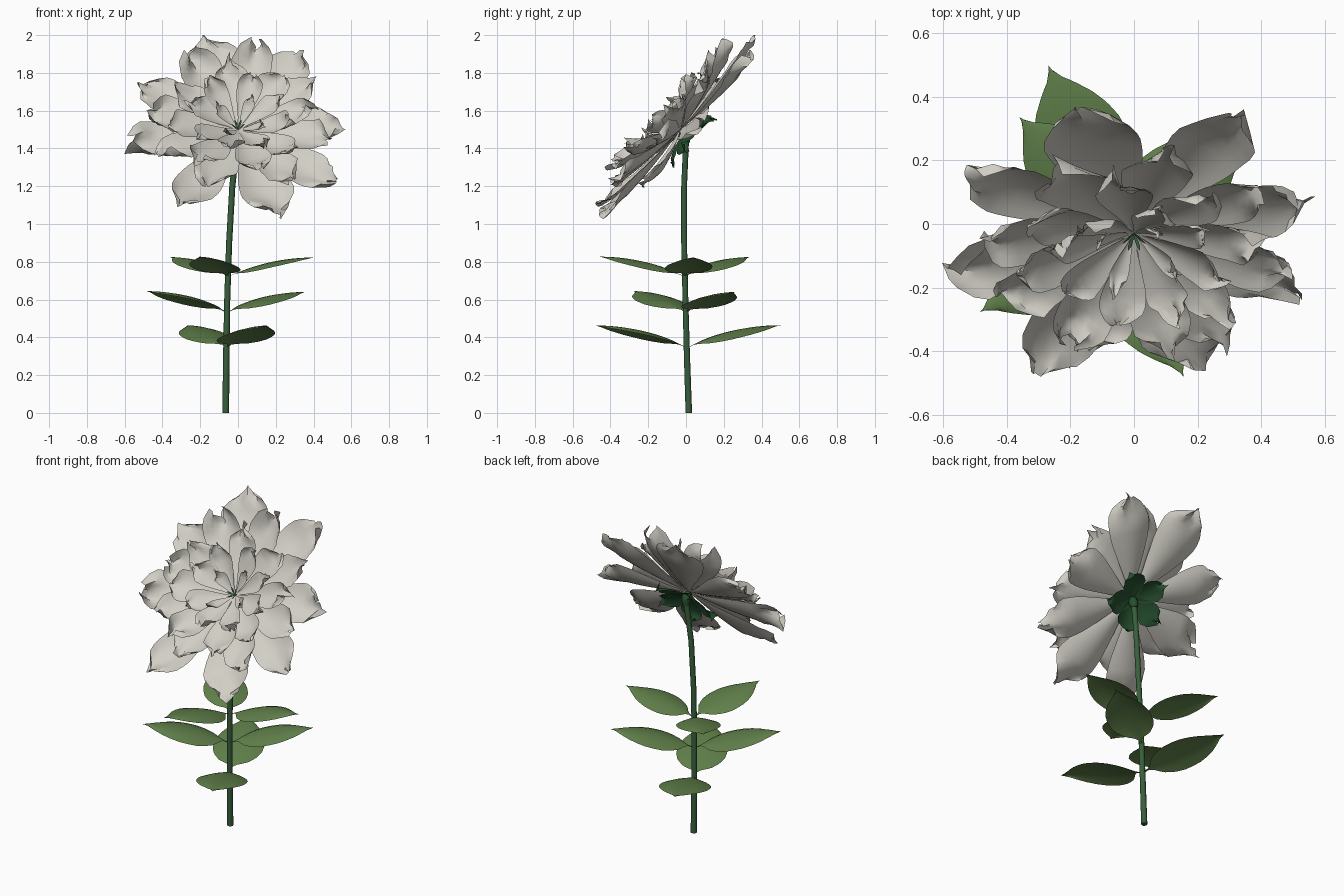
import bpy, bmesh, math, random
from mathutils import Vector

if "Cube" in bpy.data.objects:
    bpy.data.objects.remove(bpy.data.objects["Cube"])

random.seed(11)


def material(name, rgb):
    m = bpy.data.materials.new(name)
    m.diffuse_color = (*rgb, 1)
    m.use_nodes = True
    m.node_tree.nodes["Principled BSDF"].inputs["Base Color"].default_value = m.diffuse_color
    return m


PETAL = material("petal white", (0.64, 0.62, 0.56))
LEAF = material("leaf green", (0.12, 0.22, 0.07))
STEM = material("stem green", (0.04, 0.115, 0.045))
SEPAL = material("sepal dark green", (0.02, 0.08, 0.028))

# Frames: (across, up the disc, facing)
WORLD = (Vector((1, 0, 0)), Vector((0, 1, 0)), Vector((0, 0, 1)))
TILT = math.radians(48.3)
DISC = (Vector((1, 0, 0)), Vector((0, math.cos(TILT), math.sin(TILT))),
        Vector((0, -math.sin(TILT), math.cos(TILT))))
CENTRE = Vector((0, -0.03, 1.5))

# Half-width outlines as (distance along blade, share of full width)
PETAL_SHAPE = [(0, .06), (.2, .27), (.4, .6), (.6, .9), (.75, 1), (.87, .9), (.95, .64), (1, .25)]
LEAF_SHAPE = [(0, .05), (.1, .06), (.14, .32), (.2, .6), (.3, .86), (.4, .98), (.5, 1), (.6, .96),
              (.7, .84), (.8, .64), (.9, .36), (1, .01)]
SEPAL_SHAPE = [(0, .3), (.3, .75), (.6, 1), (.8, .8), (1, .06)]


def outline(shape, t):
    for (a, wa), (b, wb) in zip(shape, shape[1:]):
        if t <= b:
            return wa + (wb - wa) * (t - a) / (b - a)
    return shape[-1][1]


def blade(bm, origin, frame, angle, length, width, elev, shape,
          arch=0.0, cup=0.0, crumple=0.0, rows=14, cols=8):
    """One petal, leaf or sepal as a bent sheet running out from the origin."""
    across, up, face = frame
    a, e = math.radians(angle), math.radians(elev)
    flat = across * math.cos(a) + up * math.sin(a)
    side = face.cross(flat)
    out = flat * math.cos(e) + face * math.sin(e)
    nor = face * math.cos(e) - flat * math.sin(e)
    # broad folds: random at every second column, blended between
    key = [random.uniform(-1, 1) for _ in range(cols // 2 + 1)]
    jag = [key[j // 2] if j % 2 == 0 else (key[j // 2] + key[j // 2 + 1]) / 2
           for j in range(cols + 1)]
    grid = []
    for i in range(rows + 1):
        t = i / rows
        half = width / 2 * outline(shape, t)
        tip = max(0, (t - .72) / .28)
        row = []
        for j in range(cols + 1):
            s = 2 * j / cols - 1
            r = length * (t - .05 * t * s * s) + crumple * tip * (jag[j] - .5)
            h = arch * length * t * (1 - t) + cup * half * s * s
            h += crumple * tip * (.5 + 1.3 * jag[cols - j] + .35 * random.uniform(-1, 1))
            w = half * s + crumple * tip * .3 * random.uniform(-1, 1)
            p = origin + out * r + side * w + nor * h
            p.z = min(p.z, 2.0)
            row.append(bm.verts.new(p))
        grid.append(row)
    for i in range(rows):
        for j in range(cols):
            bm.faces.new((grid[i][j], grid[i + 1][j], grid[i + 1][j + 1], grid[i][j + 1]))


def finish(bm, name, mat, angle=50):
    me = bpy.data.meshes.new(name)
    bm.to_mesh(me)
    bm.free()
    ob = bpy.data.objects.new(name, me)
    bpy.context.collection.objects.link(ob)
    me.materials.append(mat)
    bpy.ops.object.select_all(action='DESELECT')
    ob.select_set(True)
    bpy.context.view_layer.objects.active = ob
    bpy.ops.object.shade_smooth_by_angle(angle=math.radians(angle))
    return ob


def tube(name, points, mat, sides=10):
    """Round tube through (x, y, z, radius) points, closed at both ends."""
    bm = bmesh.new()
    pts = [Vector(p[:3]) for p in points]
    rings = []
    for k, p in enumerate(pts):
        d = (pts[min(k + 1, len(pts) - 1)] - pts[max(k - 1, 0)]).normalized()
        u = Vector((0, 1, 0)).cross(d).normalized()
        v = d.cross(u)
        rings.append([bm.verts.new(p + points[k][3] * (u * math.cos(q) + v * math.sin(q)))
                      for q in (2 * math.pi * n / sides for n in range(sides))])
    for lo, hi in zip(rings, rings[1:]):
        for n in range(sides):
            m = (n + 1) % sides
            bm.faces.new((lo[n], lo[m], hi[m], hi[n]))
    bm.faces.new(rings[0][::-1])
    bm.faces.new(rings[-1])
    return finish(bm, name, mat)


# Stem and the cup under the bloom
tube("stem", [(-.065, .015, 0, .018), (-.062, .005, .3, .017), (-.057, -.003, .6, .016),
              (-.047, -.01, .9, .016), (-.03, -.01, 1.2, .016), (-.012, -.003, 1.36, .016),
              (0, 0, 1.45, .017)], STEM)
tube("flower_base", [(-.002, .003, 1.43, .018), (0, 0, 1.455, .026), (0, -.015, 1.48, .032),
                     (0, -.03, 1.498, .015)], SEPAL)

# Outer petals: direction, length, width and lean of each
bm = bmesh.new()
for ang, size, wid, lean in [(106, .67, .31, 0), (59, .66, .27, -4), (10, .59, .25, -7),
                             (-33, .62, .25, -8), (-71, .67, .29, -1), (-117, .67, .26, 1),
                             (-167, .61, .26, 1), (150, .63, .24, 0)]:
    blade(bm, CENTRE, DISC, ang, size, wid, lean, PETAL_SHAPE, -.1, .28, .04)
finish(bm, "outer_petals", PETAL)

# Inner petal rings: count, start angle, length, width, elevation
for name, n, start, size, wid, elev in [("second_petals", 8, 32, .53, .22, 8),
                                        ("third_petals", 8, 10, .43, .19, 16),
                                        ("fourth_petals", 8, 32, .32, .14, 26),
                                        ("heart_petals", 4, 60, .2, .07, 36)]:
    bm = bmesh.new()
    for k in range(n):
        ang = start + k * 360 / n + random.uniform(-6, 6)
        # rings lean back a little on the right like the outer petals
        lean = elev - 3 * max(0, math.cos(math.radians(ang + 10)))
        blade(bm, CENTRE, DISC, ang, size * random.uniform(.94, 1.06),
              wid * random.uniform(.9, 1.1), lean + random.uniform(-2, 2),
              PETAL_SHAPE, -.1, .3, .034 * (size / .4) ** .5)
    finish(bm, name, PETAL)

# Sepals folded back behind the bloom
bm = bmesh.new()
for k in range(5):
    blade(bm, CENTRE - DISC[2] * .025, DISC, -90 + 72 * k, .22, .15, -20, SEPAL_SHAPE,
          .3, -.25, .025, 10, 6)
finish(bm, "sepals", SEPAL)

# Green stamens in the middle
bm = bmesh.new()
for k in range(6):
    blade(bm, CENTRE, DISC, 60 * k, .06, .012, 50, SEPAL_SHAPE, 0, 0, 0, 4, 2)
finish(bm, "stamens", STEM)

# Leaves in three whorls up the stem: base point, then (angle, length) of each leaf
for name, base, leaves in [("lower_leaves", (-.06, .005, .345), [(113, .55), (-66, .545)]),
                           ("middle_leaves", (-.058, 0, .532), [(213, .52), (32, .5)]),
                           ("upper_leaves", (-.05, -.008, .722), [(132, .475), (6, .465), (-109, .485)])]:
    bm = bmesh.new()
    for ang, size in leaves:
        blade(bm, Vector(base), WORLD, ang, size, .27 * size / .5, 12.5, LEAF_SHAPE,
              .22, -.2, 0, 25, 6)
    finish(bm, name, LEAF)
